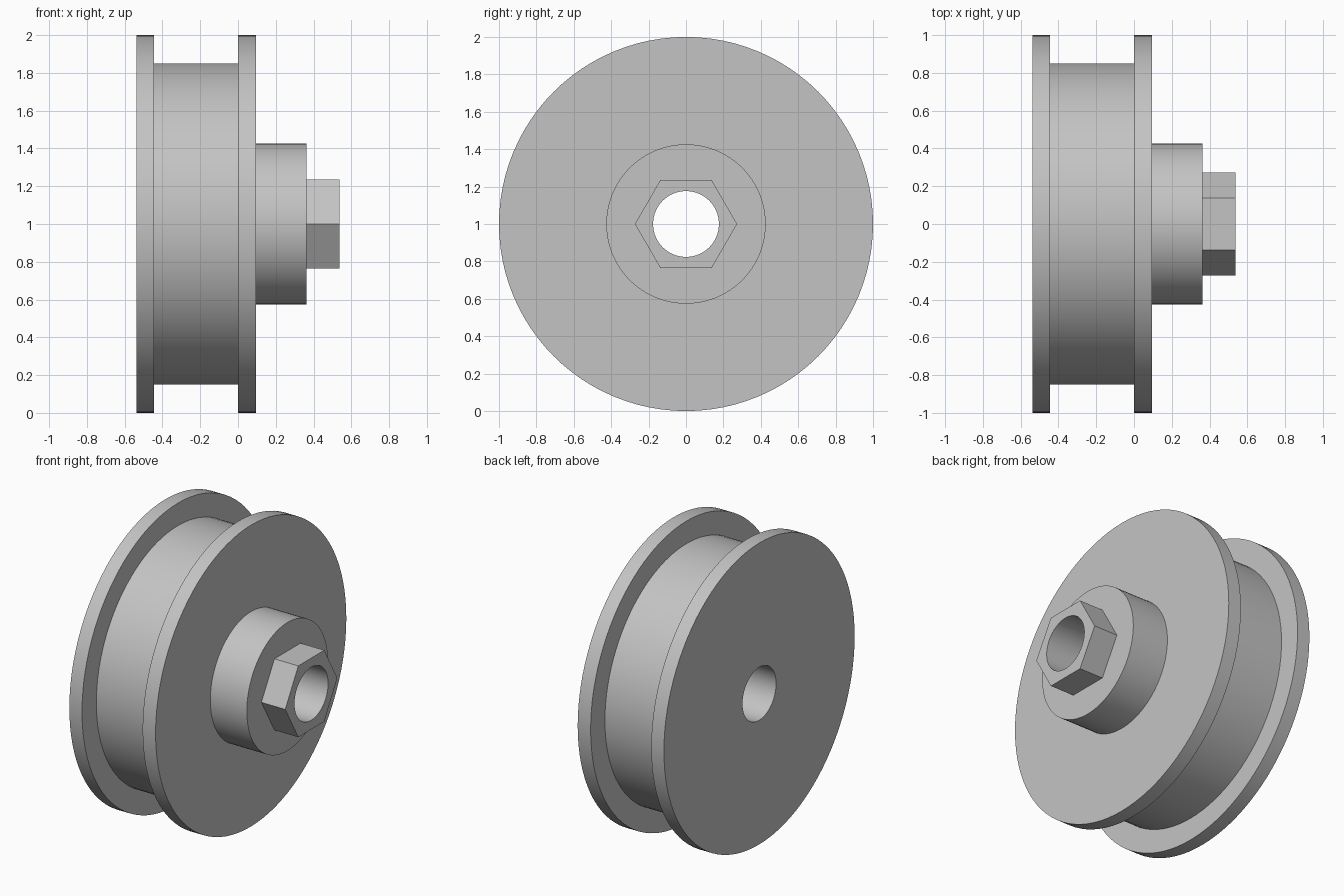
import bpy
import bmesh
from math import cos, pi, radians, sin

SEGMENTS = 96
BORE = 0.176

cube = bpy.data.objects.get("Cube")
if cube:
    bpy.data.objects.remove(cube, do_unlink=True)

# Plain grey metal
grey = bpy.data.materials.new("grey_metal")
grey.use_nodes = True
colour = (0.55, 0.55, 0.55, 1)
grey.diffuse_color = colour
grey.node_tree.nodes["Principled BSDF"].inputs["Base Color"].default_value = colour


def circle(angle):
    return 1.0


def hexagon(angle):
    """Radius of a unit hexagon with a corner at angle zero."""
    return cos(pi / 6) / cos(angle % (pi / 3) - pi / 6)


def turn(name, profile, outline=circle):
    """Sweep an outer (x, radius) profile round the axle, with a round bore."""
    loop = [(profile[0][0], None)] + profile + [(profile[-1][0], None)]
    bm = bmesh.new()
    rings = []
    for i in range(SEGMENTS):
        a = 2 * pi * i / SEGMENTS
        ring = []
        for x, radius in loop:
            r = BORE if radius is None else radius * outline(a)
            ring.append(bm.verts.new((x, r * cos(a), 1 + r * sin(a))))
        rings.append(ring)
    for i, ring in enumerate(rings):
        following = rings[(i + 1) % SEGMENTS]
        for j in range(len(loop)):
            k = (j + 1) % len(loop)
            bm.faces.new((ring[j], ring[k], following[k], following[j]))
    bmesh.ops.recalc_face_normals(bm, faces=bm.faces)
    mesh = bpy.data.meshes.new(name)
    bm.to_mesh(mesh)
    bm.free()
    mesh.materials.append(grey)
    obj = bpy.data.objects.new(name, mesh)
    bpy.context.collection.objects.link(obj)
    bpy.ops.object.select_all(action="DESELECT")
    obj.select_set(True)
    bpy.context.view_layer.objects.active = obj
    bpy.ops.object.shade_smooth_by_angle(angle=radians(30))
    return obj


# Drum with a flange at each end
turn("flanged_wheel", [(-0.538, 1), (-0.445, 1), (-0.445, 0.85),
                       (0, 0.85), (0, 1), (0.095, 1)])

# Round boss on the outer face
turn("hub", [(0.095, 0.426), (0.363, 0.426)])

# Hexagonal end of the hub
turn("hex_nut", [(0.363, 0.273), (0.538, 0.273)], hexagon)
